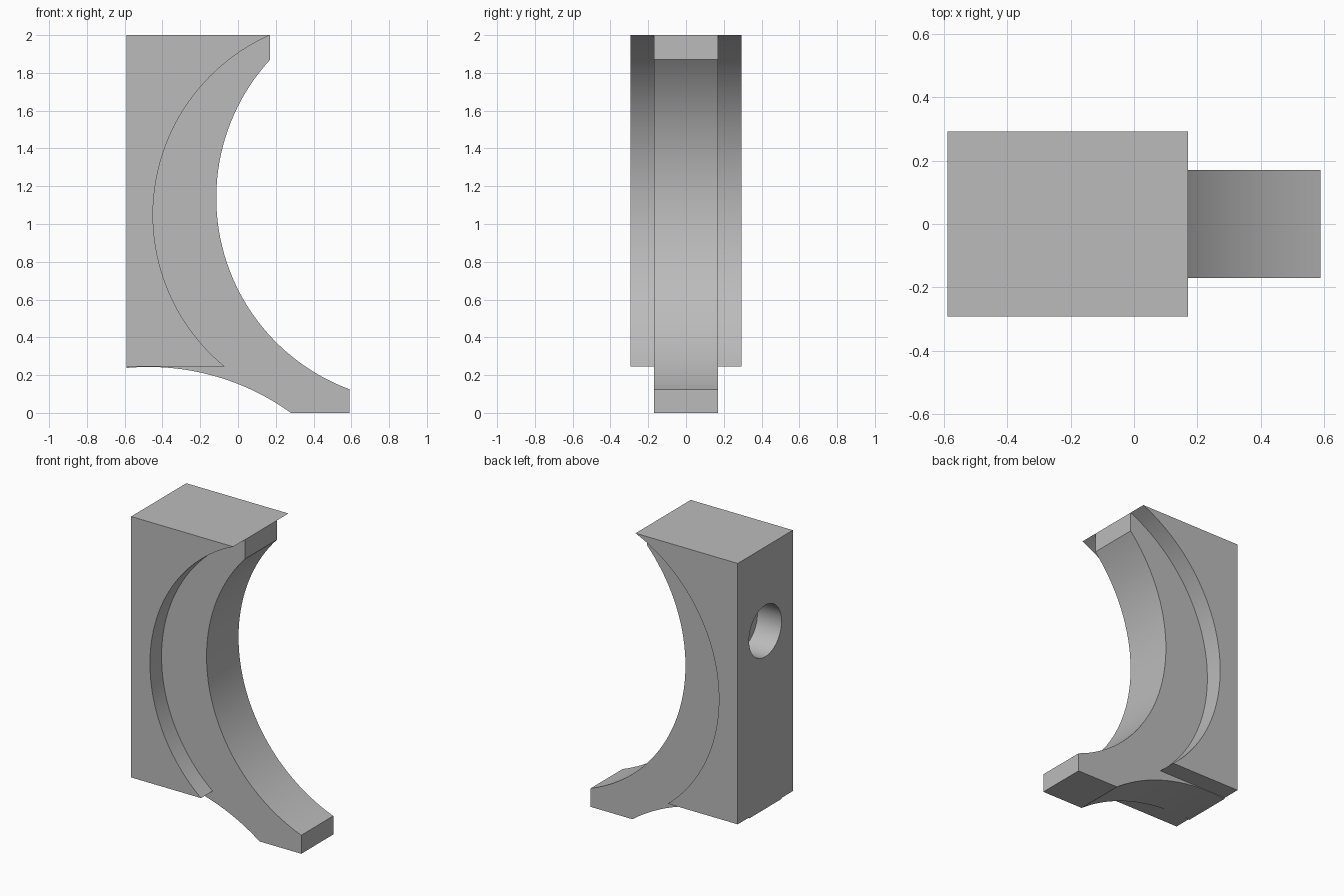
import bpy, bmesh, math
from mathutils import Vector, Matrix

if "Cube" in bpy.data.objects:
    bpy.data.objects.remove(bpy.data.objects["Cube"], do_unlink=True)

grey = bpy.data.materials.new("plain_grey")
grey.use_nodes = True
colour = (0.5, 0.5, 0.5, 1)
grey.diffuse_color = colour
grey.node_tree.nodes["Principled BSDF"].inputs["Base Color"].default_value = colour


def arc(a, b, c, n=48):
    """Points of the circular arc from a through b to c."""
    a, b, c = Vector(a), Vector(b), Vector(c)
    u, v = b - a, c - a
    d = 2 * u.cross(v)
    o = a + Vector((v.y * u.length_squared - u.y * v.length_squared,
                    u.x * v.length_squared - v.x * u.length_squared)) / d
    r = (a - o).length
    start, end = (math.atan2(*(p - o).yx) for p in (a, c))
    sweep = (end - start) % math.tau
    if u.cross(c - b) < 0:
        sweep -= math.tau
    return [(o.x + r * math.cos(start + sweep * i / n),
             o.y + r * math.sin(start + sweep * i / n)) for i in range(n + 1)]


def finish(name, bm):
    bmesh.ops.recalc_face_normals(bm, faces=bm.faces)
    mesh = bpy.data.meshes.new(name)
    bm.to_mesh(mesh)
    bm.free()
    mesh.materials.append(grey)
    ob = bpy.data.objects.new(name, mesh)
    bpy.context.collection.objects.link(ob)
    return ob


def slab(name, profile, half):
    """Extrude an x-z profile symmetrically along y."""
    bm = bmesh.new()
    face = bm.faces.new([bm.verts.new((x, -half, z)) for x, z in profile])
    moved = bmesh.ops.extrude_face_region(bm, geom=[face])["geom"]
    bmesh.ops.translate(bm, vec=(0, 2 * half, 0),
                        verts=[g for g in moved if isinstance(g, bmesh.types.BMVert)])
    return finish(name, bm)


back, tip = -0.59, 0.17

# Wide block with its curved front
block = slab("bracket_body", [(back, 2), (back, 0.245)]
             + arc((-0.07, 0.245), (-0.45, 1.05), (tip, 2)), 0.293)

# Narrow curved web with the foot
web = slab("web_helper", [(back, 2)]
           + arc((back, 0.238), (0, 0.153), (0.28, 0))
           + [(0.59, 0)]
           + arc((0.59, 0.125), (-0.115, 1.14), (tip, 1.87))
           + [(tip, 2)], 0.17)

# Blind round socket in the back wall
depth = 0.18
bm = bmesh.new()
bmesh.ops.create_cone(bm, cap_ends=True, segments=64, radius1=0.173, radius2=0.173,
                      depth=2 * depth,
                      matrix=Matrix.Translation((back, 0, 1.434)) @ Matrix.Rotation(math.pi / 2, 4, "Y"))
socket = finish("socket_helper", bm)

bpy.ops.object.select_all(action="DESELECT")
block.select_set(True)
bpy.context.view_layer.objects.active = block
for tool, op in ((web, "UNION"), (socket, "DIFFERENCE")):
    mod = block.modifiers.new(op.lower(), "BOOLEAN")
    mod.operation, mod.solver, mod.object = op, "EXACT", tool
    bpy.ops.object.modifier_apply(modifier=mod.name)
    bpy.data.objects.remove(tool, do_unlink=True)
bpy.ops.object.shade_smooth_by_angle(angle=math.radians(25))
